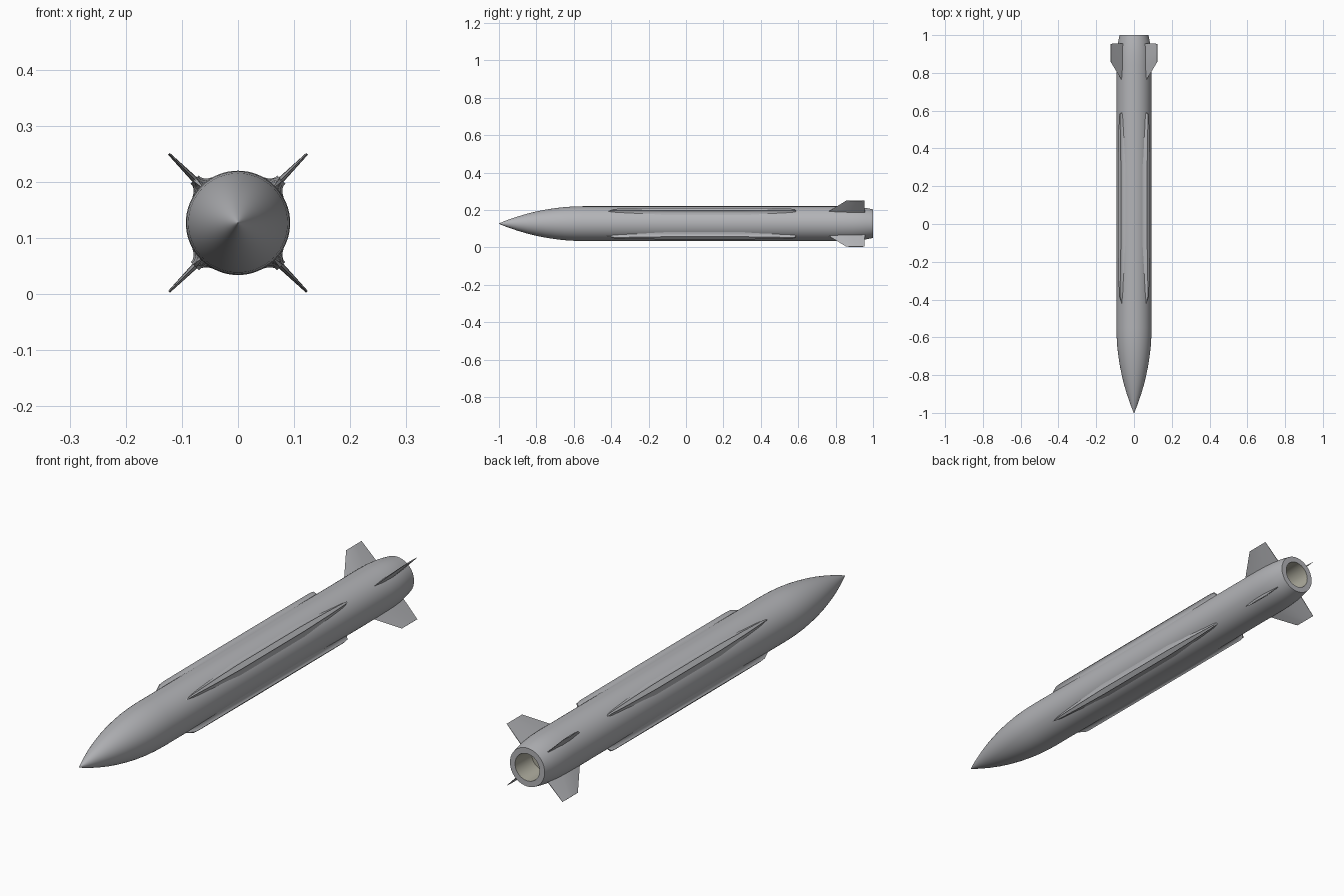
import bpy, bmesh, math

if "Cube" in bpy.data.objects:
    bpy.data.objects.remove(bpy.data.objects["Cube"])

ZC = 0.127          # height of the body axis
R = 0.093           # body radius


def material(name, rgb):
    m = bpy.data.materials.new(name)
    m.diffuse_color = (*rgb, 1)
    m.use_nodes = True
    m.node_tree.nodes["Principled BSDF"].inputs["Base Color"].default_value = m.diffuse_color
    return m


GREY = material("body grey", (0.45, 0.455, 0.475))
LINER = material("nozzle liner", (0.42, 0.41, 0.34))


def loft(name, rings, mats, closed_ends=(True, True), angle=30):
    """Skin a list of equal-length point rings into one object."""
    bm = bmesh.new()
    vs = [[bm.verts.new(p) for p in ring] for ring in rings]
    n = len(vs[0])
    for a, b in zip(vs, vs[1:]):
        for i in range(n):
            j = (i + 1) % n
            bm.faces.new((a[i], a[j], b[j], b[i]))
    if closed_ends[0]:
        bm.faces.new(vs[0][::-1])
    if closed_ends[1]:
        bm.faces.new(vs[-1])
    bmesh.ops.recalc_face_normals(bm, faces=bm.faces)
    me = bpy.data.meshes.new(name)
    bm.to_mesh(me)
    bm.free()
    for m in mats:
        me.materials.append(m)
    ob = bpy.data.objects.new(name, me)
    bpy.context.collection.objects.link(ob)
    bpy.context.view_layer.objects.active = ob
    ob.select_set(True)
    bpy.ops.object.shade_smooth_by_angle(angle=math.radians(angle))
    ob.select_set(False)
    return ob


def circle(y, r, n=64):
    return [(r * math.cos(2 * math.pi * i / n), y,
             ZC + r * math.sin(2 * math.pi * i / n)) for i in range(n)]


def around(a, y, radial, tangent):
    """Point given by distance out from the axis and sideways offset."""
    c, s = math.cos(a), math.sin(a)
    return (radial * c - tangent * s, y, ZC + radial * s + tangent * c)


# Body: pointed nose, straight tube, tail taper and hollow nozzle
profile = [(-1, 0.0012), (-0.975, 0.0115), (-0.95, 0.021), (-0.9, 0.038),
           (-0.85, 0.0527), (-0.8, 0.065), (-0.75, 0.075), (-0.7, 0.0827),
           (-0.65, 0.0885), (-0.6, 0.0917), (-0.55, R), (0.0, R), (0.84, R),
           (0.89, 0.0918), (0.93, 0.0885), (0.965, 0.0835), (1.0, 0.0765),
           (1.0, 0.054), (0.9, 0.050)]
body = loft("missile_body", [circle(y, r) for y, r in profile], [GREY, LINER])
for f in body.data.polygons:
    c = f.center
    if c.y > 0.85 and math.hypot(c.x, c.z - ZC) < 0.055:
        f.material_index = 1

# Strake: rail with flared foot (sideways, outward), narrowing at both ends
half = [(0.027, 0.0885), (0.019, 0.0935), (0.0135, 0.0985),
        (0.0105, 0.104), (0.0105, 0.109)]
section = [(-0.02, 0.08)] + [(-t, u) for t, u in half] + \
          [(t, u) for t, u in half[::-1]] + [(0.02, 0.08)]
# stations: position, width factor, height factor
stations = [(-0.425, 0.12, 0.0), (-0.405, 0.22, 0.45), (-0.385, 0.33, 0.9),
            (-0.36, 0.42, 1), (-0.25, 0.72, 1), (-0.1, 1, 1), (0.3, 1, 1),
            (0.45, 0.72, 1), (0.56, 0.4, 1), (0.58, 0.3, 0.85),
            (0.59, 0.2, 0.0)]

# Tail fin: (outward, front, back, half thickness), thinning to the tip
fin_rows = [(0.075, 0.74, 0.956, 0.008), (0.093, 0.763, 0.956, 0.0065),
            (0.174, 0.857, 0.954, 0.0022)]


def fin_ring(a, u, y0, y1, t):
    def at(k):
        return y0 + (y1 - y0) * k
    pts = [(0, 0), (0.3, 0.85), (0.6, 1), (1, 0.2),
           (1, -0.2), (0.6, -1), (0.3, -0.85)]
    return [around(a, at(k), u, t * w) for k, w in pts]


for i, place in enumerate(("upper_right", "upper_left",
                           "lower_left", "lower_right")):
    a = math.radians(45 + 90 * i)
    loft("strake_" + place,
         [[around(a, y, 0.08 + (u - 0.08) * (0.4 + 0.6 * h), t * w)
           for t, u in section] for y, w, h in stations], [GREY], angle=35)
    loft("tail_fin_" + place, [fin_ring(a, *row) for row in fin_rows], [GREY])
